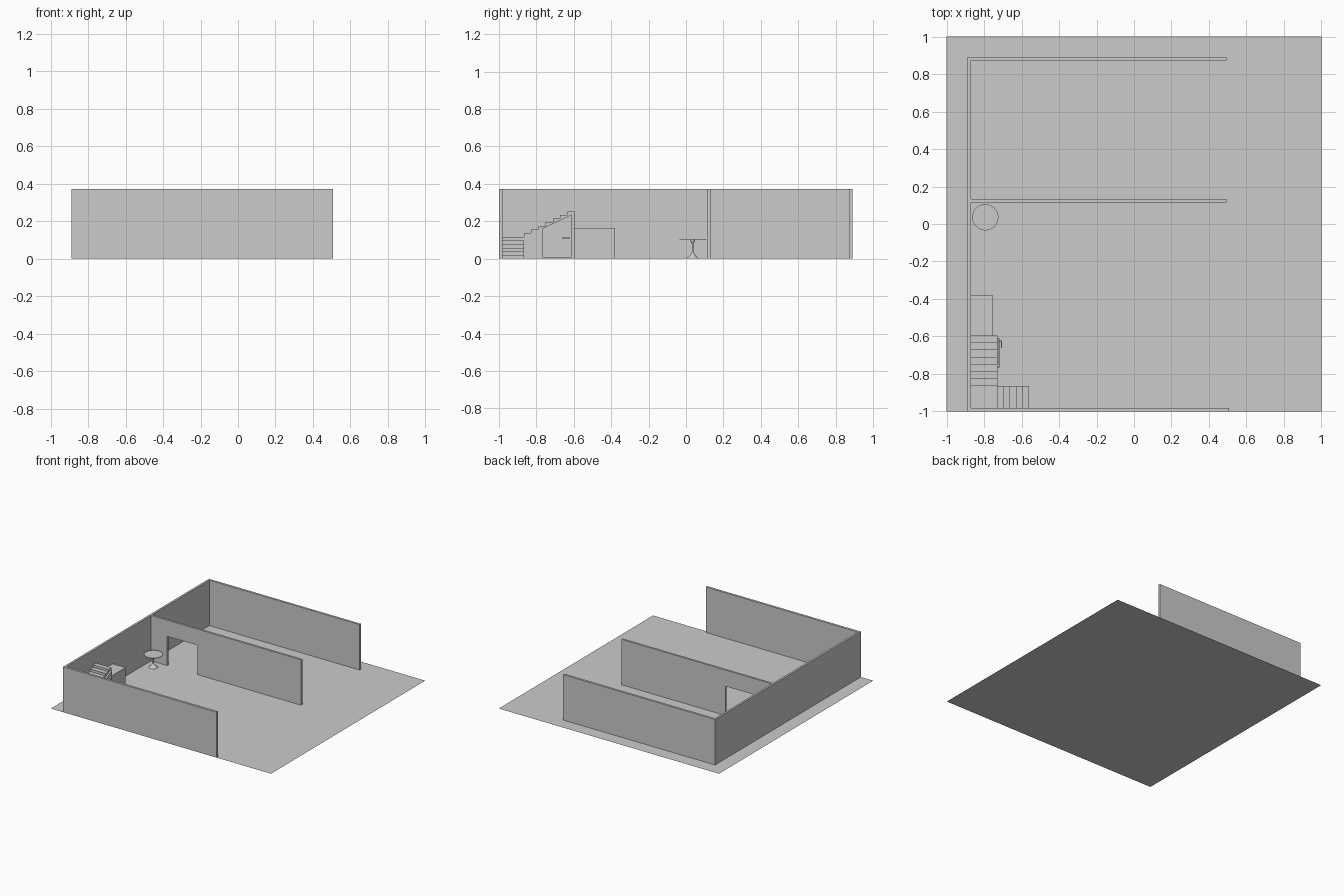
import bpy, bmesh, math
from mathutils import Vector, Matrix

if "Cube" in bpy.data.objects:
    bpy.data.objects.remove(bpy.data.objects["Cube"])


def finish(name, bm, smooth=False):
    bmesh.ops.recalc_face_normals(bm, faces=bm.faces)
    me = bpy.data.meshes.new(name)
    bm.to_mesh(me)
    bm.free()
    ob = bpy.data.objects.new(name, me)
    bpy.context.collection.objects.link(ob)
    if smooth:
        bpy.context.view_layer.objects.active = ob
        ob.select_set(True)
        bpy.ops.object.shade_smooth_by_angle(angle=math.radians(40))
        ob.select_set(False)
    return ob


def prism(name, profile, axis, a, b):
    """Extrude a profile in (x,z) along y, or in (y,z) along x."""
    bm = bmesh.new()
    pts = [(a, u, z) if axis == 'x' else (u, a, z) for u, z in profile]
    face = bm.faces.new([bm.verts.new(p) for p in pts])
    ext = bmesh.ops.extrude_face_region(bm, geom=[face])['geom']
    move = Vector((b - a, 0, 0)) if axis == 'x' else Vector((0, b - a, 0))
    bmesh.ops.translate(bm, vec=move, verts=[g for g in ext if isinstance(g, bmesh.types.BMVert)])
    return finish(name, bm)


def box(name, x, y, z):
    return prism(name, [(x[0], z[0]), (x[1], z[0]), (x[1], z[1]), (x[0], z[1])], 'y', *y)


def lathe(name, profile, cx, cy, steps=32):
    bm = bmesh.new()
    vs = [bm.verts.new((cx + r, cy, z)) for r, z in profile]
    es = [bm.edges.new(p) for p in zip(vs, vs[1:])]
    bmesh.ops.spin(bm, geom=vs + es, cent=(cx, cy, 0), axis=(0, 0, 1),
                   angle=2 * math.tau / 2, steps=steps, use_duplicate=False)
    bmesh.ops.remove_doubles(bm, verts=bm.verts, dist=1e-5)
    return finish(name, bm, True)


# floor
bm = bmesh.new()
bmesh.ops.create_grid(bm, x_segments=1, y_segments=1, size=1)
finish("floor", bm)

# outer walls
H = 0.373
box("left_wall", (-0.888, -0.871), (-1, 0.891), (0, H))
box("front_wall", (-0.871, 0.507), (-1, -0.981), (0, H))
box("back_wall", (-0.871, 0.493), (0.873, 0.891), (0, H))

# dividing wall with doorway
D0, D1, DZ = -0.725, -0.45, 0.24
prism("dividing_wall", [(-0.871, 0), (D0, 0), (D0, DZ), (D1, DZ), (D1, 0),
                        (0.493, 0), (0.493, H), (-0.871, H)], 'y', 0.116, 0.133)

# lower flight, rising towards the left wall, ending in the corner landing
L, R, rise = -0.871, -0.73, 0.0195
run = 0.0338
lower = [(L, 0), (R + 5 * run, 0)]
for i in range(5):
    x = R + (5 - i) * run
    lower += [(x, (i + 1) * rise), (x - run, (i + 1) * rise)]
lower += [(R, 6 * rise), (L, 6 * rise)]
prism("lower_stairs", lower, 'y', -0.981, -0.866)

# upper flight, rising along the left wall
y0, run = -0.866, 0.0386
upper = [(y0 + 7 * run, 0), (y0, 0)]
for i in range(7):
    z = (7 + i) * rise
    upper += [(y0 + i * run, z), (y0 + (i + 1) * run, z)]
prism("upper_stairs", upper, 'x', L, R)

# cupboard door under the stairs
prism("stair_door", [(-0.767, 0.006), (-0.612, 0.006), (-0.612, 0.236), (-0.767, 0.163)],
      'x', R, -0.717)

# lever handle
bm = bmesh.new()
bmesh.ops.create_cone(bm, cap_ends=True, segments=16, radius1=0.005, radius2=0.005, depth=0.012,
                      matrix=Matrix.Translation((-0.712, -0.626, 0.111)) @ Matrix.Rotation(math.pi / 2, 4, 'Y'))
finish("handle_stem", bm, True)
box("handle_lever", (-0.71, -0.705), (-0.662, -0.622), (0.1085, 0.1135))

# low cabinet beside the stairs
box("cabinet", (L, -0.756), (y0 + 7 * run, -0.38), (0, 0.165))

# round pedestal table
TX, TY = -0.794, 0.036
lathe("table_top", [(0, 0.102), (0.07, 0.102), (0.07, 0.106), (0, 0.106)], TX, TY, 48)
lathe("table_pedestal", [(0, 0), (0.034, 0), (0.032, 0.003), (0.018, 0.014), (0.009, 0.025),
                         (0.005, 0.034), (0.005, 0.08), (0.008, 0.088), (0.013, 0.095),
                         (0.013, 0.102), (0, 0.102)], TX, TY)
